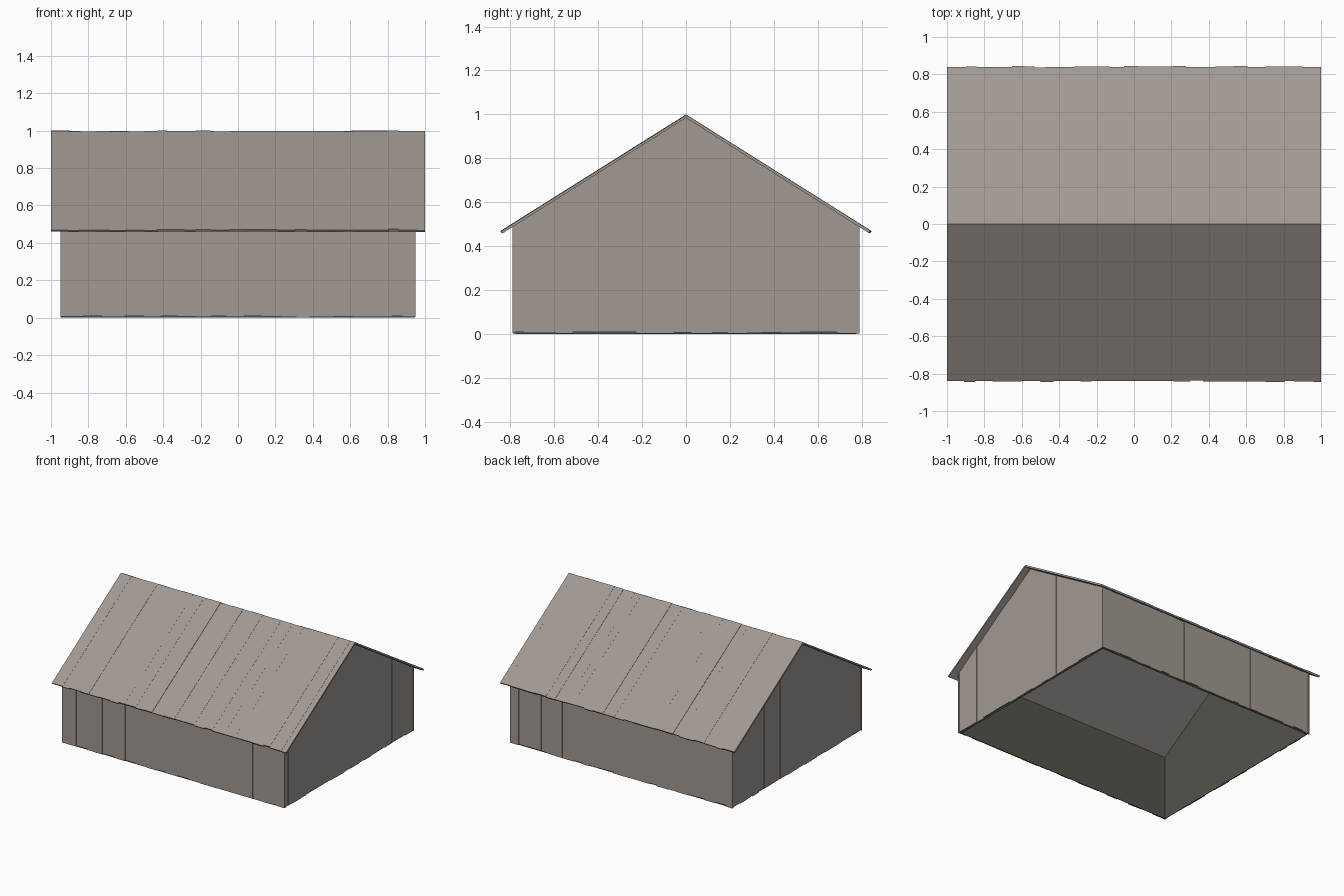
import bpy, bmesh, random
from mathutils import Vector

random.seed(4)
cube = bpy.data.objects.get("Cube")
if cube:
    bpy.data.objects.remove(cube, do_unlink=True)

HALF_X, HALF_Y = 0.95, 0.79      # outer wall faces
EAVE_Y, RIDGE, SLOPE = 0.845, 1.0, 0.628
ROOF_DROP = 0.016                # vertical thickness of the roof boards
BOARD = 0.01


def material(name, color):
    mat = bpy.data.materials.new(name)
    mat.use_nodes = True
    mat.diffuse_color = (*color, 1)
    mat.node_tree.nodes["Principled BSDF"].inputs["Base Color"].default_value = (*color, 1)
    return mat


wood = material("weathered wood", (0.36, 0.318, 0.288))
lining = material("dark lining", (0.087, 0.087, 0.074))


def under_roof(y):
    return RIDGE - ROOF_DROP - SLOPE * abs(y)


def prism(bm, points, push):
    """Close a flat outline and extrude it along push."""
    low = [bm.verts.new(p) for p in points]
    high = [bm.verts.new(Vector(p) + Vector(push)) for p in points]
    bm.faces.new(low)
    bm.faces.new(high[::-1])
    n = len(low)
    for i in range(n):
        bm.faces.new((low[i], high[i], high[(i + 1) % n], low[(i + 1) % n]))


def finish(bm, name, mat):
    bmesh.ops.recalc_face_normals(bm, faces=bm.faces[:])
    mesh = bpy.data.meshes.new(name)
    bm.to_mesh(mesh)
    bm.free()
    mesh.materials.append(mat)
    obj = bpy.data.objects.new(name, mesh)
    bpy.context.collection.objects.link(obj)
    return obj


def board_spans(start, end):
    """Split a length into boards of uneven width."""
    a = start
    while a < end:
        b = a + random.uniform(0.05, 0.105)
        if end - b < 0.03:
            b = end
        yield a, b
        a = b


def gable_outline(x, y0, y1, bottom):
    ridge = [(x, 0, under_roof(0))] if y0 < 0 < y1 else []
    return [(x, y0, bottom), (x, y0, under_roof(y0)), *ridge,
            (x, y1, under_roof(y1)), (x, y1, bottom)]


# Long walls of upright boards
for name, side in (("front_wall", -1), ("back_wall", 1)):
    bm = bmesh.new()
    for a, b in board_spans(-HALF_X, HALF_X):
        y = side * (HALF_Y - random.uniform(0, 0.005))
        z = random.uniform(0.002, 0.011)
        top = under_roof(HALF_Y)
        prism(bm, [(a, y, z), (b, y, z), (b, y, top), (a, y, top)], (0, -side * BOARD, 0))
    finish(bm, name, wood)

# Gable walls, boards cut to the roof pitch
for name, side in (("right_gable", -1), ("left_gable", 1)):
    bm = bmesh.new()
    for a, b in board_spans(-HALF_Y, HALF_Y):
        x = side * (HALF_X - random.uniform(0, 0.005))
        prism(bm, gable_outline(x, a, b, random.uniform(0.002, 0.011)), (-side * BOARD, 0, 0))
    finish(bm, name, wood)

# Roof slopes of boards running from ridge to eave
for name, side in (("front_roof", -1), ("back_roof", 1)):
    bm = bmesh.new()
    for a, b in board_spans(-1, 1):
        lift = random.uniform(-0.004, 0)
        y = EAVE_Y - random.uniform(0, 0.007)
        ridge, eave = RIDGE + lift, RIDGE + lift - SLOPE * y
        drop = ROOF_DROP + lift
        prism(bm, [(a, 0, ridge), (a, side * y, eave),
                   (a, side * (y - 0.008), eave - drop + 0.004), (a, 0, ridge - drop)],
              (b - a, 0, 0))
    finish(bm, name, wood)

# Thin lining on the inside of the four walls, open below
bm = bmesh.new()
ix, iy, thin = HALF_X - 0.013, HALF_Y - 0.013, 0.004
for side in (-1, 1):
    prism(bm, gable_outline(side * ix, -iy, iy, 0), (-side * thin, 0, 0))
    y, top = side * iy, under_roof(iy)
    prism(bm, [(-ix, y, 0), (ix, y, 0), (ix, y, top), (-ix, y, top)], (0, -side * thin, 0))
finish(bm, "wall_lining", lining)
